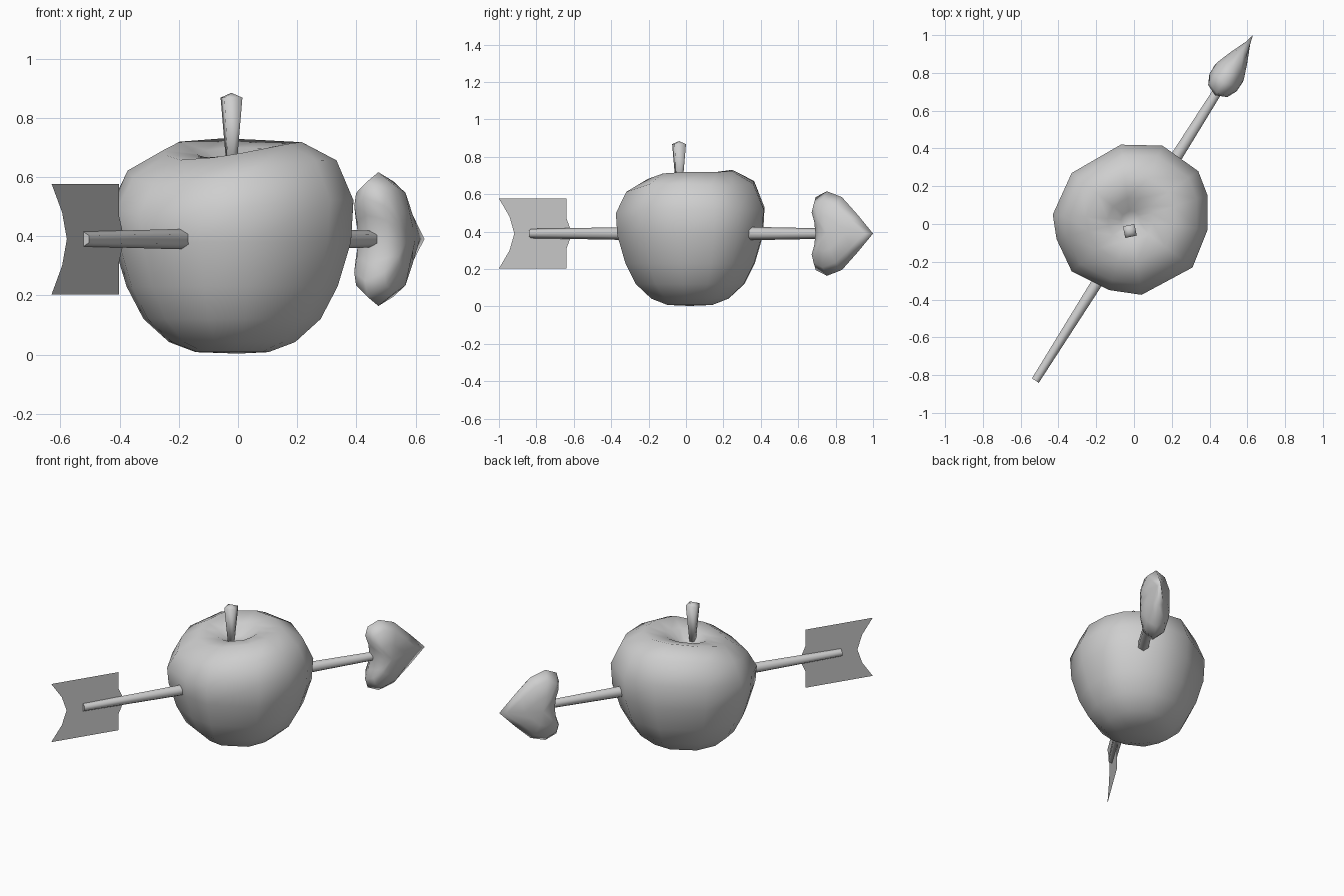
import bpy, bmesh, math
from mathutils import Vector

cube = bpy.data.objects.get("Cube")
if cube:
    bpy.data.objects.remove(cube)

grey = bpy.data.materials.new("plain_grey")
grey.use_nodes = True
grey.diffuse_color = (0.62, 0.62, 0.62, 1)
grey.node_tree.nodes["Principled BSDF"].inputs["Base Color"].default_value = (0.62, 0.62, 0.62, 1)

# Arrow frame: along the shaft, sideways, and a point on the axis
ALONG = Vector((0.533, 0.846, 0))
SIDE = Vector((0.846, -0.533, 0))
CENTRE = Vector((0, 0, 0.39))


def on_arrow(t, n, h):
    return CENTRE + ALONG * t + SIDE * n + Vector((0, 0, h))


def finish(name, bm, angle=180, solid=True):
    if solid:
        bmesh.ops.recalc_face_normals(bm, faces=bm.faces)
    mesh = bpy.data.meshes.new(name)
    bm.to_mesh(mesh)
    bm.free()
    mesh.materials.append(grey)
    obj = bpy.data.objects.new(name, mesh)
    bpy.context.collection.objects.link(obj)
    bpy.ops.object.select_all(action='DESELECT')
    obj.select_set(True)
    bpy.context.view_layer.objects.active = obj
    bpy.ops.object.shade_smooth_by_angle(angle=math.radians(angle))


def loft(rings, start, end):
    """Bridge rings of points and close each end with a fan to a point."""
    bm = bmesh.new()
    loops = [[bm.verts.new(p) for p in ring] for ring in rings]
    count = len(loops[0])
    for a, b in zip(loops, loops[1:]):
        for i in range(count):
            j = (i + 1) % count
            bm.faces.new((a[i], a[j], b[j], b[i]))
    for loop, pole in ((loops[0], start), (loops[-1], end)):
        tip = bm.verts.new(pole)
        for i in range(count):
            bm.faces.new((loop[i], loop[(i + 1) % count], tip))
    return bm


def circle(count, radius, phase=0):
    for i in range(count):
        a = math.radians(phase) + math.tau * i / count
        yield radius * math.cos(a), radius * math.sin(a)


# Apple: an uneven outline scaled by the profile, with a leaning, dimpled top
girth = [(0.06, -0.395), (0.33, -0.25), (0.41, -0.05), (0.41, 0.13), (0.36, 0.26),
         (0.17, 0.395), (-0.05, 0.4), (-0.31, 0.25), (-0.41, 0.03), (-0.39, -0.1),
         (-0.31, -0.27), (-0.11, -0.37)]
profile = [(0.3, 0.008), (0.52, 0.042), (0.73, 0.12), (0.87, 0.23), (0.98, 0.38),
           (1, 0.51), (0.86, 0.635), (0.57, 0.702), (0.29, 0.685), (0.12, 0.64)]
rings = []
for scale, z in profile:
    lean = min(max((z - 0.4) / 0.3, 0), 1)
    ring = []
    for gx, gy in girth:
        x, y = gx * scale, gy * scale
        ring.append((x - 0.02, y + 0.02, z + lean * (0.07 * x + 0.12 * y - 0.5 * x * y)))
    rings.append(ring)
finish("apple_body", loft(rings, (0, 0.02, 0.003), (-0.02, 0, 0.62)))

# Stem: square, flaring to a blunt top
stem = [[(x - 0.022, y - 0.037, z) for x, y in circle(4, r, 57)]
        for r, z in ((0.017, 0.6), (0.044, 0.868))]
finish("stem", loft(stem, (-0.022, -0.037, 0.6), (-0.022, -0.037, 0.884)), 100)

# Shaft through the apple
shaft = [[on_arrow(t, n, h) for n, h in circle(6, r, 30)]
         for t, r in ((-0.98, 0.025), (-0.4, 0.034), (0.4, 0.036), (0.87, 0.028))]
finish("arrow_shaft", loft(shaft, on_arrow(-0.98, 0, 0), on_arrow(0.87, 0, 0)), 65)

# Heart-shaped head: puffed outline mirrored up and down, thinning to the tip
TIP = 1.182
half = [(1.085, 0.1), (0.985, 0.195), (0.89, 0.226), (0.82, 0.195),
        (0.805, 0.14), (0.825, 0.08)]
outline = [(TIP, 0)] + half + [(0.835, 0)] + [(t, -h) for t, h in reversed(half)]
heart = []
for scale, n in ((0.42, -0.085), (0.8, -0.06), (1, 0), (0.8, 0.06), (0.42, 0.085)):
    ring = []
    for t, h in outline:
        t = 0.94 + (t - 0.94) * scale
        taper = min(1, (TIP - t) / 0.227)
        ring.append(on_arrow(t, n * taper, h * scale))
    heart.append(ring)
finish("heart_arrowhead", loft(heart, on_arrow(0.94, -0.087, 0), on_arrow(0.94, 0.087, 0)))

# Fletching: one thin vane with a notched tail
tail = [(-TIP, 0.187), (-1.115, 0.09), (-1.085, 0)]
nose = [(-0.755, 0.187), (-0.755, 0.08), (-0.72, 0)]
bm = bmesh.new()
for sign in (1, -1):
    left = [bm.verts.new(on_arrow(t, 0, h * sign)) for t, h in tail]
    right = [bm.verts.new(on_arrow(t, 0, h * sign)) for t, h in nose]
    for i in range(2):
        quad = (left[i], left[i + 1], right[i + 1], right[i])
        bm.faces.new(quad[::sign])
bmesh.ops.remove_doubles(bm, verts=bm.verts, dist=0.0001)
finish("arrow_fletching", bm, 30, solid=False)
